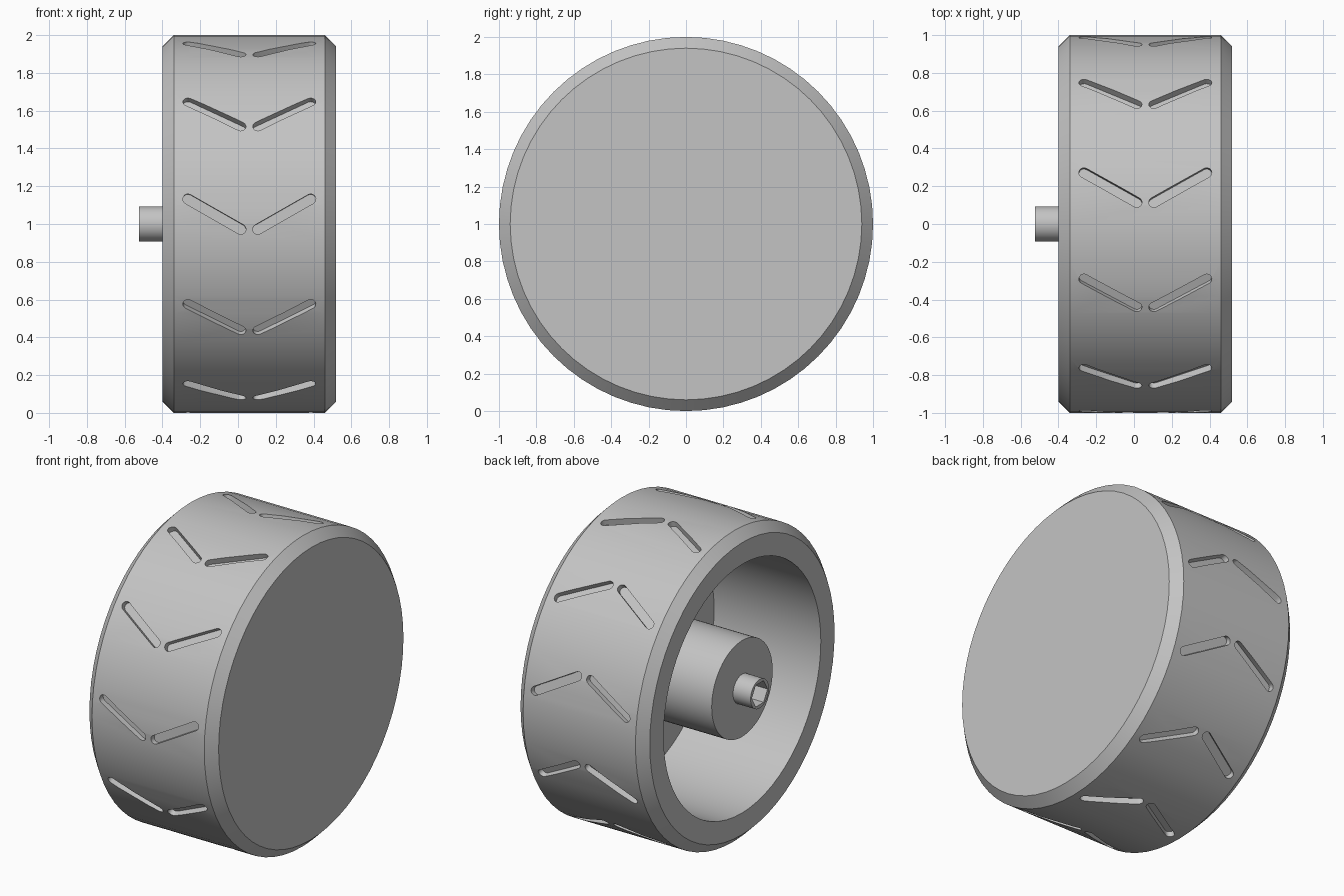
import bpy, bmesh, math
from mathutils import Matrix, Vector

cube = bpy.data.objects.get("Cube")
if cube:
    bpy.data.objects.remove(cube, do_unlink=True)

grey = bpy.data.materials.new("plain grey")
grey.use_nodes = True
colour = (0.55, 0.55, 0.55, 1)
grey.diffuse_color = colour
grey.node_tree.nodes["Principled BSDF"].inputs["Base Color"].default_value = colour

AXLE_Z = 1.0


def make_object(name, bm):
    bmesh.ops.recalc_face_normals(bm, faces=bm.faces[:])
    mesh = bpy.data.meshes.new(name)
    bm.to_mesh(mesh)
    bm.free()
    obj = bpy.data.objects.new(name, mesh)
    mesh.materials.append(grey)
    obj.location.z = AXLE_Z
    bpy.context.collection.objects.link(obj)
    return obj


def lathe(name, profile, sides):
    """Turn (x, radius) points about the x axis and cap both ends."""
    bm = bmesh.new()
    rings = []
    for x, r in profile:
        turns = [2 * math.pi * i / sides for i in range(sides)]
        rings.append([bm.verts.new((x, r * math.cos(t), r * math.sin(t))) for t in turns])
    for a, b in zip(rings, rings[1:]):
        for i in range(sides):
            j = (i + 1) % sides
            bm.faces.new((a[i], a[j], b[j], b[i]))
    bm.faces.new(rings[0])
    bm.faces.new(rings[-1])
    return make_object(name, bm)


def cut(obj, cutter):
    cutter.hide_render = True
    mod = obj.modifiers.new("cut", 'BOOLEAN')
    mod.operation = 'DIFFERENCE'
    mod.solver = 'EXACT'
    mod.object = cutter
    select(obj)
    bpy.ops.object.modifier_apply(modifier=mod.name)
    bpy.data.objects.remove(cutter, do_unlink=True)


def select(obj):
    bpy.ops.object.select_all(action='DESELECT')
    obj.select_set(True)
    bpy.context.view_layer.objects.active = obj


def add_slot(bm, start, end, half_width, turn, low, high):
    """Add a round-ended prism pointing outward at the given turn."""
    start, end = Vector(start), Vector(end)
    heading = math.atan2(end.y - start.y, end.x - start.x)
    outline = []
    for centre, first in ((end, heading - math.pi / 2), (start, heading + math.pi / 2)):
        for k in range(9):
            a = first + math.pi * k / 8
            outline.append(centre + half_width * Vector((math.cos(a), math.sin(a))))
    spin = Matrix.Rotation(-turn, 3, 'X')
    floor, top = [[bm.verts.new(spin @ Vector((p.x, -d, p.y))) for p in outline]
                  for d in (low, high)]
    bm.faces.new(floor)
    bm.faces.new(top)
    for i in range(len(outline)):
        j = (i + 1) % len(outline)
        bm.faces.new((floor[i], floor[j], top[j], top[i]))


# Tyre: chamfered drum, closed on one side and hollow on the other
tyre = lathe("tyre", [(0.52, 0.94), (0.46, 1), (-0.34, 1), (-0.4, 0.94),
                      (-0.4, 0.8), (0.36, 0.8)], 64)

# Tread: chevron pairs of shallow slots around the drum
ROWS, MIDDLE = 11, 0.06
bm = bmesh.new()
for row in range(ROWS):
    turn = math.radians(3) + 2 * math.pi * row / ROWS
    for side in (-1, 1):
        add_slot(bm, (MIDDLE + side * 0.045, -0.08), (MIDDLE + side * 0.325, 0.08),
                 0.027, turn, 0.96, 1.1)
cut(tyre, make_object("tread_cutter", bm))

# Hub with a short axle stub and a six-sided socket
hub = lathe("hub", [(0.37, 0.31), (-0.4, 0.31), (-0.4, 0.093), (-0.525, 0.093)], 64)
cut(hub, lathe("socket_cutter", [(-0.1, 0.08), (-0.7, 0.08)], 6))

for obj in (tyre, hub):
    select(obj)
    bpy.ops.object.shade_smooth_by_angle(angle=math.radians(30))
